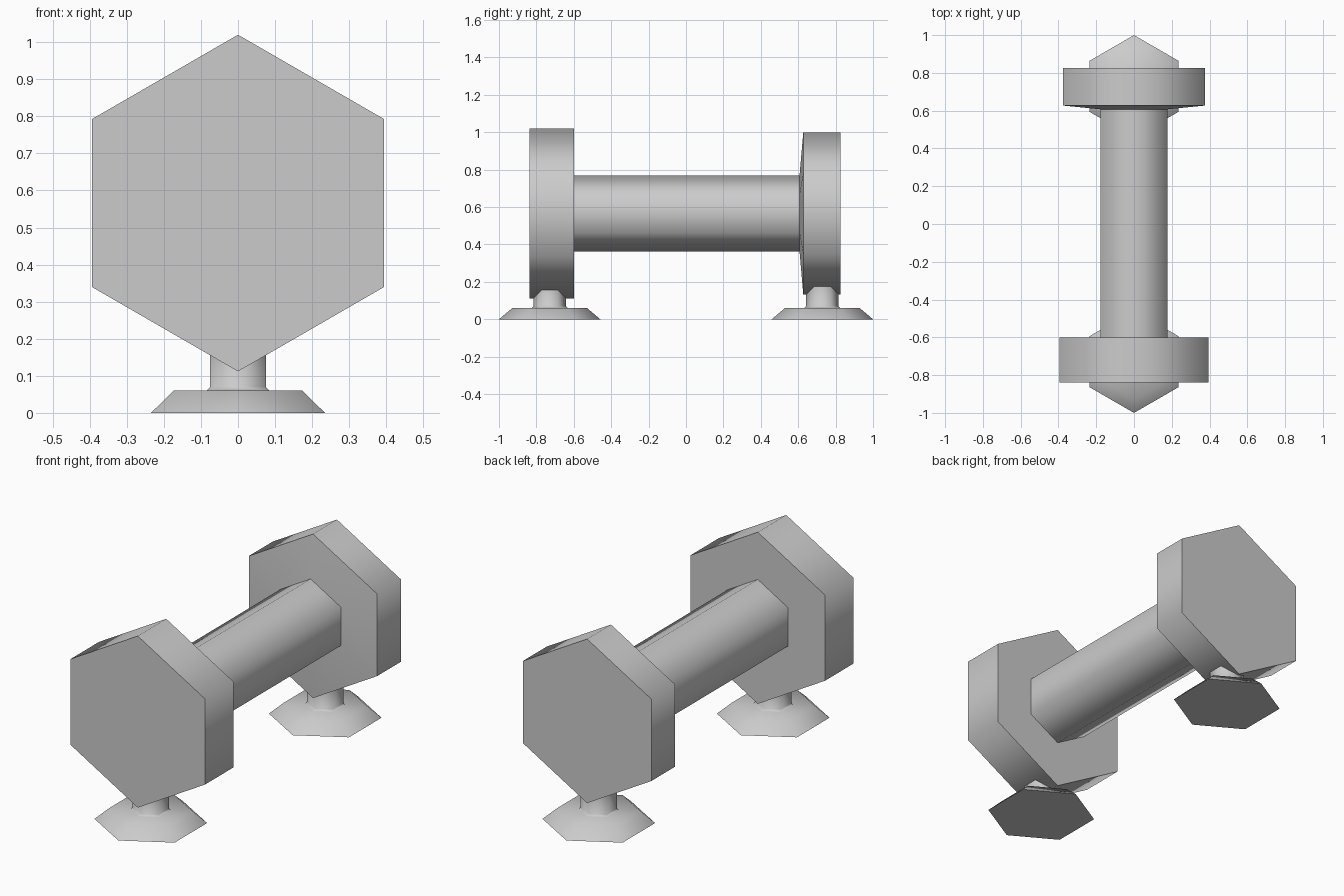
import bpy, bmesh
from math import sin, cos, pi, radians

if "Cube" in bpy.data.objects:
    bpy.data.objects.remove(bpy.data.objects["Cube"])


def hex_lathe(name, profile, place):
    """Six-sided closed solid from (radius, height) rings; place maps (side, up, along) to xyz."""
    bm = bmesh.new()
    rings = []
    for r, t in profile:
        rings.append([bm.verts.new(place(r * sin(i * pi / 3), r * cos(i * pi / 3), t))
                      for i in range(6)])
    for a, b in zip(rings, rings[1:]):
        for i in range(6):
            j = (i + 1) % 6
            bm.faces.new((a[i], a[j], b[j], b[i]))
    bm.faces.new(rings[0])
    bm.faces.new(rings[-1])
    bmesh.ops.recalc_face_normals(bm, faces=bm.faces)
    mesh = bpy.data.meshes.new(name)
    bm.to_mesh(mesh)
    bm.free()
    obj = bpy.data.objects.new(name, mesh)
    bpy.context.collection.objects.link(obj)
    bpy.context.view_layer.objects.active = obj
    bpy.ops.object.select_all(action='DESELECT')
    obj.select_set(True)
    bpy.ops.object.shade_smooth_by_angle(angle=radians(65))
    return obj


def lying(s, u, t):
    return (s, t, u + 0.566)


def standing(y):
    return lambda s, u, t: (s, y + u, t)


# Hexagonal end weights; the back one has a slightly raised inner face
hex_lathe("front_weight", [(0.454, -0.838), (0.454, -0.60)], lying)
hex_lathe("back_weight", [(0.203, 0.607), (0.434, 0.627), (0.434, 0.827)], lying)

# Handle bar
hex_lathe("handle", [(0.204, -0.61), (0.204, 0.615)], lying)

# Flared feet with short stems reaching into the weights
for name, y, top in (("front_foot", -0.729, 0.17), ("back_foot", 0.729, 0.185)):
    hex_lathe(name, [(0.271, 0), (0.20, 0.06), (0.097, 0.06), (0.087, 0.07), (0.087, top)],
              standing(y))
